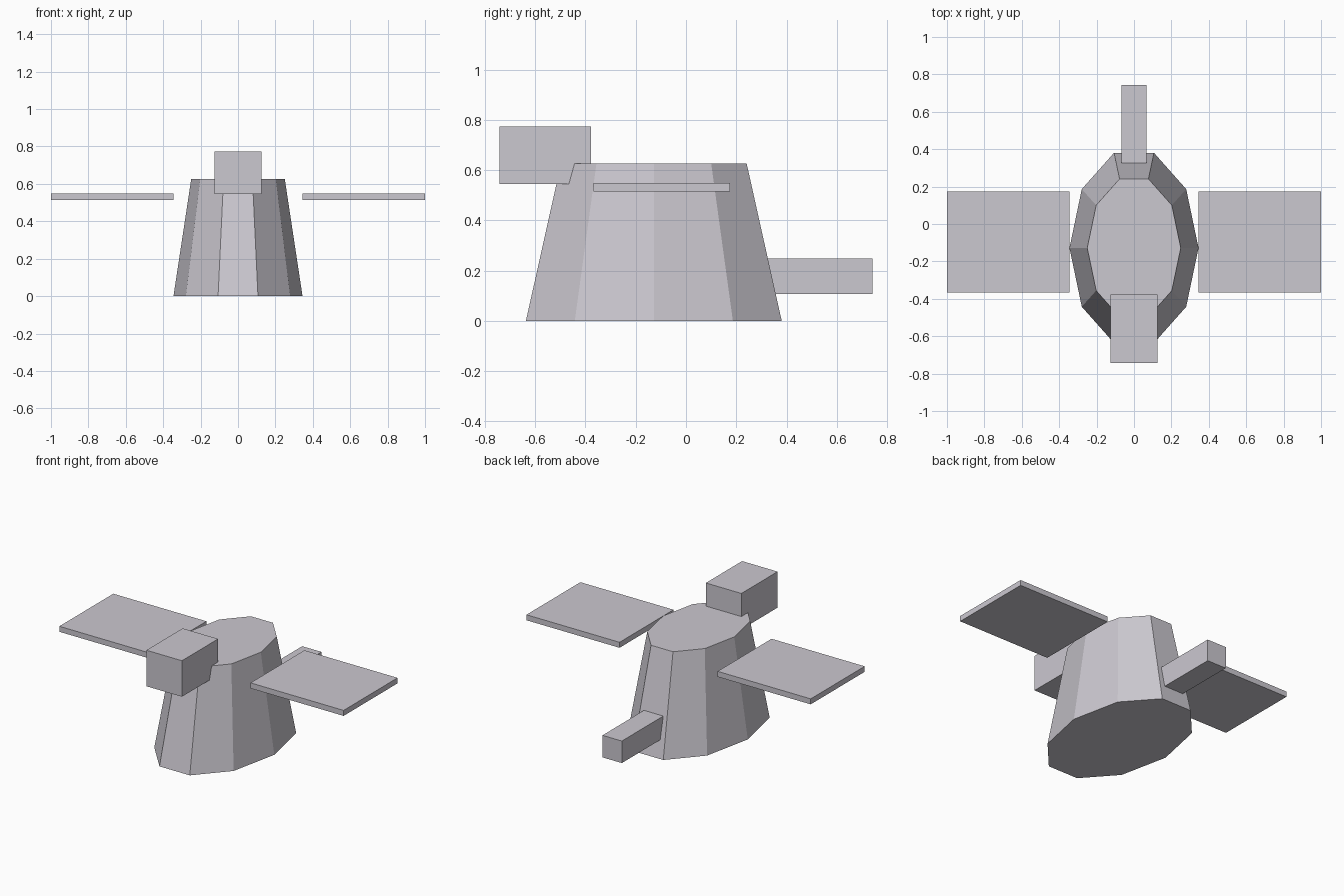
import bpy, bmesh
from math import cos, sin, tau

if "Cube" in bpy.data.objects:
    bpy.data.objects.remove(bpy.data.objects["Cube"], do_unlink=True)

COLOUR = (0.60, 0.58, 0.63, 1)
grey = bpy.data.materials.new("pale_lilac_grey")
grey.use_nodes = True
grey.diffuse_color = COLOUR
grey.node_tree.nodes["Principled BSDF"].inputs["Base Color"].default_value = COLOUR


def add_object(name, bm):
    bmesh.ops.recalc_face_normals(bm, faces=bm.faces)
    mesh = bpy.data.meshes.new(name)
    bm.to_mesh(mesh)
    bm.free()
    mesh.materials.append(grey)
    obj = bpy.data.objects.new(name, mesh)
    bpy.context.collection.objects.link(obj)
    return obj


def box(name, x, y, z):
    """Box spanning the given (low, high) ranges."""
    bm = bmesh.new()
    bmesh.ops.create_cube(bm, size=1)
    for v in bm.verts:
        v.co = [lo + (c + 0.5) * (hi - lo) for c, (lo, hi) in zip(v.co, (x, y, z))]
    return add_object(name, bm)


def tapered_body(name, sides, centre_y, rings):
    """Faceted oval frustum; each ring is (x radius, y radius, height)."""
    bm = bmesh.new()
    low, high = [
        [bm.verts.new((rx * cos(tau * i / sides), centre_y + ry * sin(tau * i / sides), z))
         for i in range(sides)]
        for rx, ry, z in rings]
    bm.faces.new(low)
    bm.faces.new(high)
    for i in range(sides):
        j = (i + 1) % sides
        bm.faces.new((low[i], low[j], high[j], high[i]))
    return add_object(name, bm)


# Ten-sided oval body, narrower at the top
tapered_body("body", 10, -0.128, [(0.345, 0.535, 0), (0.25, 0.388, 0.627)])

# Head block overhanging the front and tail bar at the back
box("head", (-0.125, 0.125), (-0.742, -0.378), (0.545, 0.774))
box("tail", (-0.068, 0.068), (0.32, 0.742), (0.108, 0.248))

# Flat wings floating beside the body
for side, name in ((1, "left_wing"), (-1, "right_wing")):
    box(name, sorted((side * 0.345, side)), (-0.367, 0.175), (0.514, 0.549))
